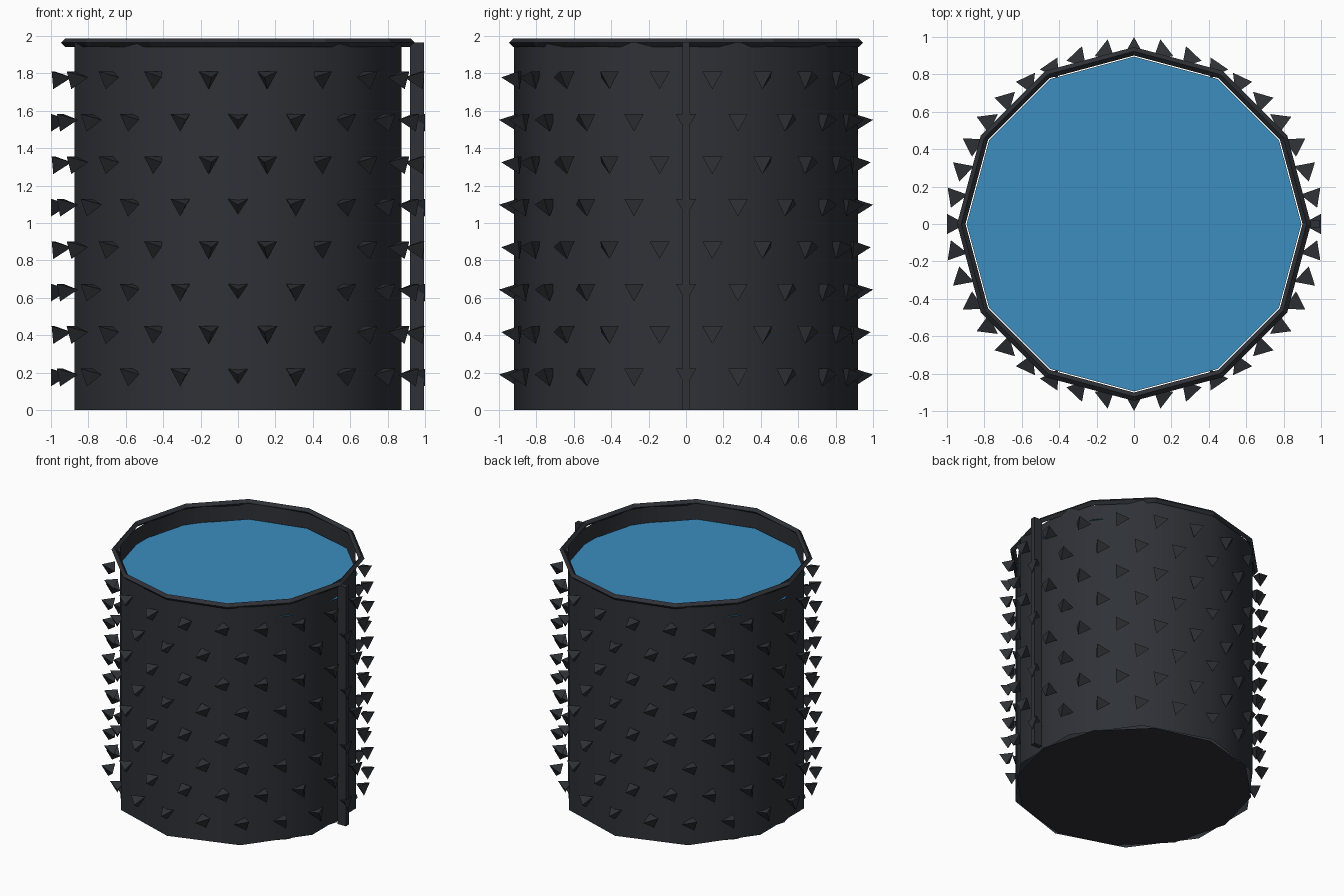
import bpy, bmesh
from math import pi, cos, sin, tau
from mathutils import Vector

if "Cube" in bpy.data.objects:
    bpy.data.objects.remove(bpy.data.objects["Cube"])


def material(name, rgb):
    m = bpy.data.materials.new(name)
    m.diffuse_color = (*rgb, 1)
    m.use_nodes = True
    m.node_tree.nodes["Principled BSDF"].inputs["Base Color"].default_value = m.diffuse_color
    return m


DARK = material("dark_shell", (0.028, 0.031, 0.038))
SPIKE = material("dark_spike", (0.028, 0.030, 0.035))
WATER = material("water_blue", (0.045, 0.27, 0.52))


def finish(name, bm, mat, smooth=False):
    me = bpy.data.meshes.new(name)
    bm.to_mesh(me)
    bm.free()
    for p in me.polygons:
        p.use_smooth = smooth
    me.materials.append(mat)
    ob = bpy.data.objects.new(name, me)
    bpy.context.collection.objects.link(ob)
    return ob


def ring(bm, n, r, z, start=0.0):
    return [bm.verts.new((r * cos(start + tau * i / n), r * sin(start + tau * i / n), z))
            for i in range(n)]


def bridge(bm, a, b):
    n = len(a)
    for i in range(n):
        j = (i + 1) % n
        bm.faces.new((a[i], a[j], b[j], b[i]))


# Ten-sided open wall, smooth shaded
bm = bmesh.new()
bridge(bm, ring(bm, 10, 0.92, 0, pi / 2), ring(bm, 10, 0.92, 1.965, pi / 2))
finish("tank_wall", bm, DARK, True)

# Twelve-sided floor (facing down) and water surface
bm = bmesh.new()
bm.faces.new(ring(bm, 12, 0.895, 0)[::-1])
finish("tank_floor", bm, DARK)
bm = bmesh.new()
bm.faces.new(ring(bm, 12, 0.895, 1.835))
finish("water_surface", bm, WATER)

# Twelve-sided rim with a diamond section
bm = bmesh.new()
section = [(0.946, 1.965), (0.923, 1.988), (0.901, 1.965), (0.923, 1.942)]
loops = [ring(bm, 12, r, z) for r, z in section]
for k in range(4):
    bridge(bm, loops[k], loops[(k + 1) % 4])
bmesh.ops.recalc_face_normals(bm, faces=bm.faces)
finish("rim", bm, DARK)

# Upright strip on the right side
bm = bmesh.new()
bmesh.ops.create_cube(bm, size=1)
for v in bm.verts:
    v.co = Vector((0.957 + v.co.x * 0.076, v.co.y * 0.04, 0.9825 + v.co.z * 1.965))
finish("side_strip", bm, DARK)

# Staggered rows of three-sided spikes; they point outward at front and back, inward at the sides
bm = bmesh.new()
R, H, BASE = 0.95, 0.10, 0.063
up = Vector((0, 0, 1))
for row in range(8):
    z = 0.19 + 0.227 * row
    for k in range(20):
        a = tau * (k + 0.5 * (row % 2)) / 20
        centre = Vector((R * cos(a), R * sin(a), z))
        axis = Vector((-cos(a), sin(a), 0))
        side = axis.cross(up)
        foot = centre - axis * H / 2
        tip = bm.verts.new(centre + axis * H / 2)
        tri = [bm.verts.new(foot + BASE * (side * cos(t) + up * sin(t)))
               for t in (-pi / 2, pi / 6, 5 * pi / 6)]
        bm.faces.new(tri)
        for i in range(3):
            bm.faces.new((tri[i], tri[(i + 1) % 3], tip))
bmesh.ops.recalc_face_normals(bm, faces=bm.faces)
finish("wall_spikes", bm, SPIKE)
